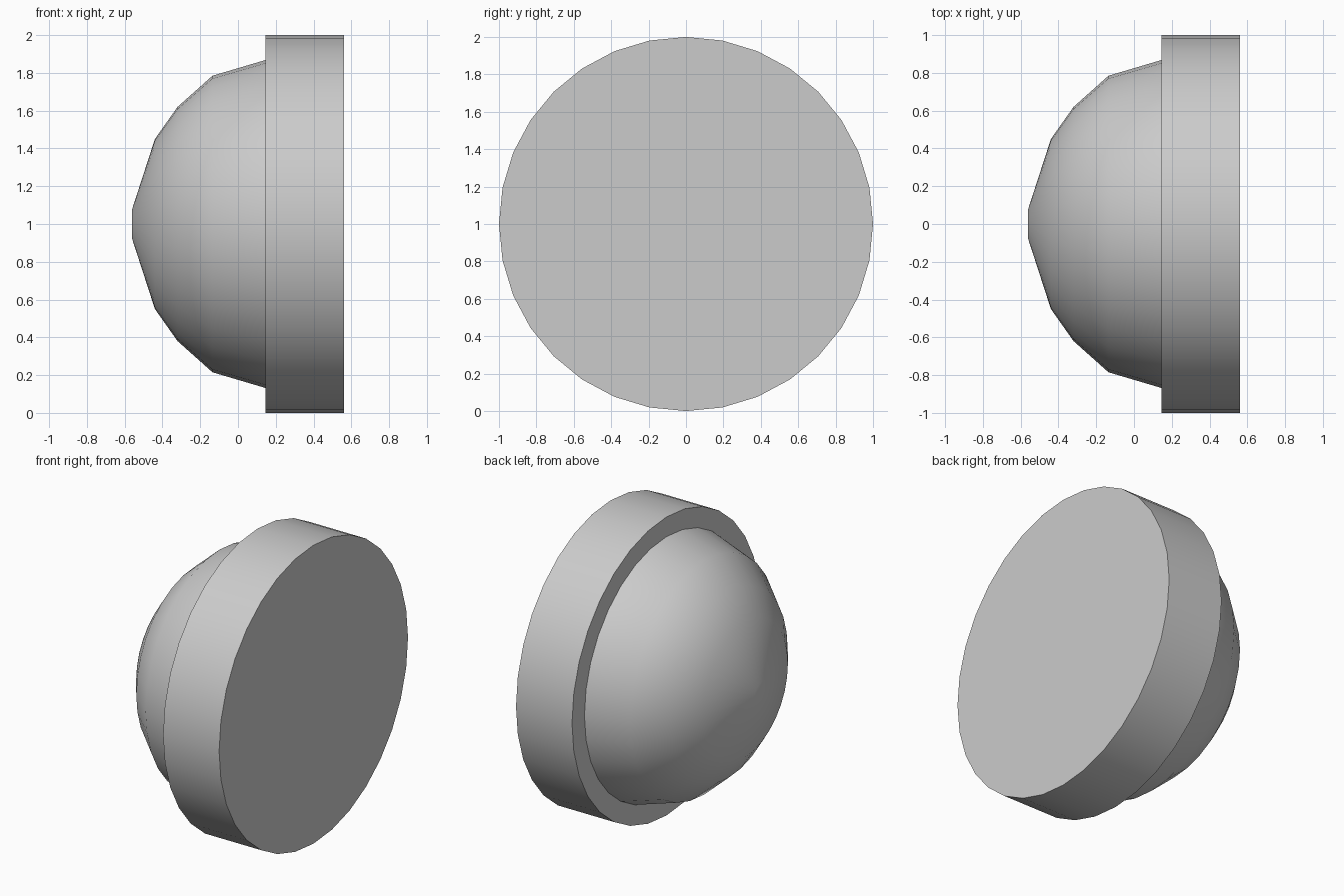
import bpy, bmesh, math

if "Cube" in bpy.data.objects:
    bpy.data.objects.remove(bpy.data.objects["Cube"])

SIDES = 32
CENTRE_Z = 1.0


def lathe_x(name, profile, closed_start, closed_end):
    """Revolve (x, radius) points around the horizontal x axis."""
    bm = bmesh.new()
    rings = []
    for x, r in profile:
        rings.append([bm.verts.new((x,
                                    r * math.cos(2 * math.pi * i / SIDES),
                                    CENTRE_Z + r * math.sin(2 * math.pi * i / SIDES)))
                      for i in range(SIDES)])
    for a, b in zip(rings, rings[1:]):
        for i in range(SIDES):
            j = (i + 1) % SIDES
            bm.faces.new((a[i], a[j], b[j], b[i]))
    if closed_start:
        bm.faces.new(rings[0][::-1])
    if closed_end:
        bm.faces.new(rings[-1])
    bmesh.ops.recalc_face_normals(bm, faces=bm.faces)
    mesh = bpy.data.meshes.new(name)
    bm.to_mesh(mesh)
    bm.free()
    obj = bpy.data.objects.new(name, mesh)
    bpy.context.collection.objects.link(obj)
    bpy.ops.object.select_all(action='DESELECT')
    obj.select_set(True)
    bpy.context.view_layer.objects.active = obj
    bpy.ops.object.shade_smooth_by_angle(angle=math.radians(35))
    return obj


# Domed head, flange ring and flat back in one continuous surface
lathe_x("domed_button",
        [(-0.56, 0.08), (-0.44, 0.45), (-0.32, 0.62), (-0.135, 0.785),
         (0.145, 0.868), (0.145, 1.0), (0.56, 1.0)],
        True, True)
